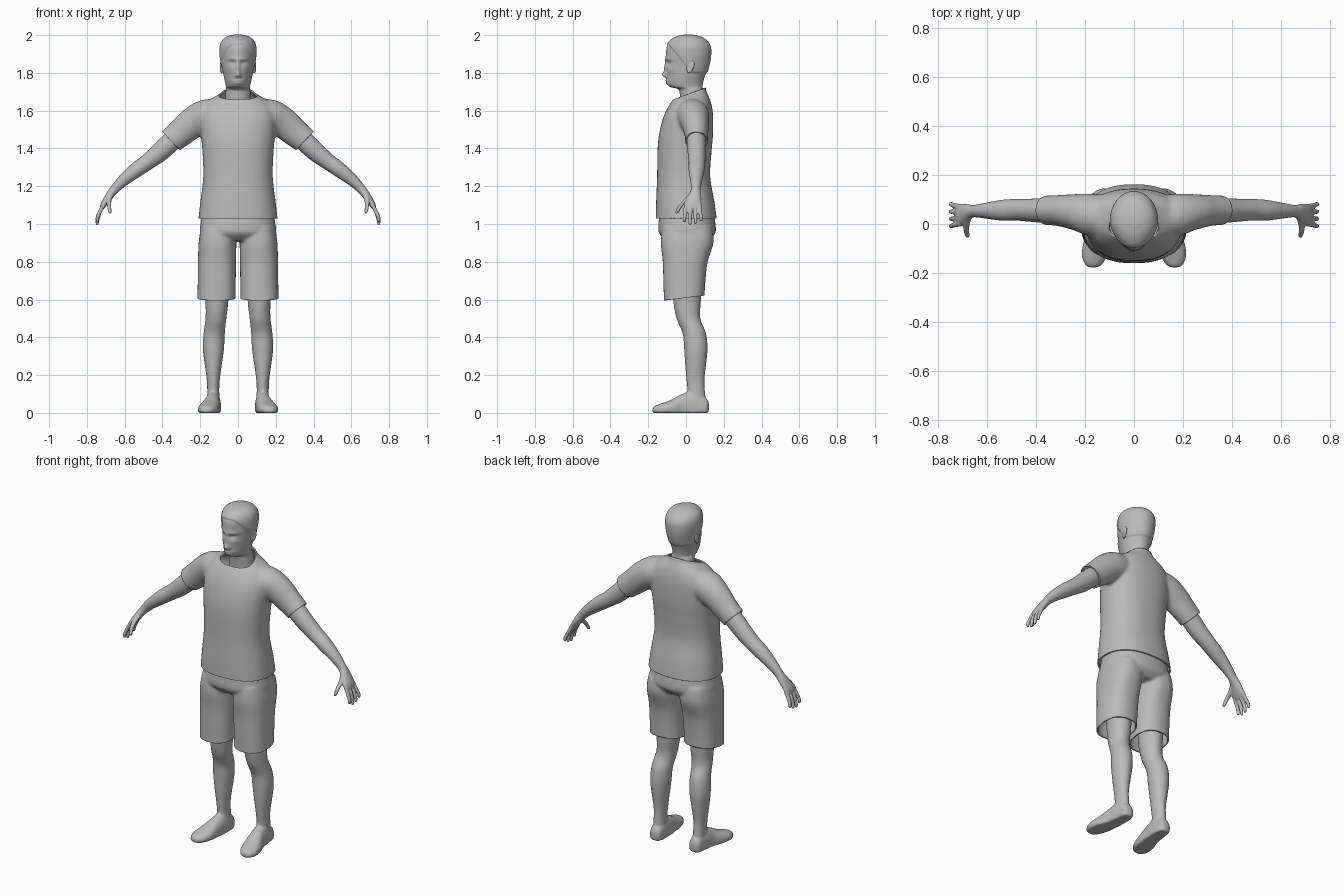
import bpy, bmesh, math
from mathutils import Vector

GREY = bpy.data.materials.new("plain grey")
GREY.diffuse_color = (0.5, 0.5, 0.5, 1)
Y, Z = Vector((0, 1, 0)), Vector((0, 0, 1))


def spline(rows, steps):
    """Catmull-Rom interpolation of rows of numbers."""
    out = []
    for i in range(len(rows) - 1):
        a, b, c, d = (rows[max(0, min(len(rows) - 1, i + k))] for k in (-1, 0, 1, 2))
        for s in range(steps):
            t = s / steps
            out.append([0.5 * (2 * q + (r - p) * t + (2 * p - 5 * q + 4 * r - w) * t * t
                               + (3 * q - p - 3 * r + w) * t ** 3)
                        for p, q, r, w in zip(a, b, c, d)])
    return out + [list(rows[-1])]


def loft(bm, rows, sides=(1,), ref=Y, power=2.0, seg=40, steps=6):
    """Tube through rows of (x, y, z, radius across, radius along ref)."""
    rows = spline(rows, steps)
    pts = [Vector(r[:3]) for r in rows]
    for s in sides:
        rings = []
        for i, r in enumerate(rows):
            tangent = pts[min(i + 1, len(pts) - 1)] - pts[max(i - 1, 0)]
            u = ref.cross(tangent).normalized()
            ring = []
            for k in range(seg):
                a = 2 * math.pi * k / seg
                c, n = math.cos(a), math.sin(a)
                p = (pts[i] + u * r[3] * math.copysign(abs(c) ** (2 / power), c)
                     + ref * r[4] * math.copysign(abs(n) ** (2 / power), n))
                ring.append(bm.verts.new((s * p.x, p.y, p.z)))
            rings.append(ring)
        for a, b in zip(rings, rings[1:]):
            for k in range(seg):
                j = (k + 1) % seg
                bm.faces.new((a[k], a[j], b[j], b[k]))
        bm.faces.new(rings[0])
        bm.faces.new(rings[-1])
    bmesh.ops.recalc_face_normals(bm, faces=bm.faces)


def slab(*rows):
    """Rows of (z, left, right, front, back) as horizontal sections."""
    return [((l + r) / 2, (f + b) / 2, z, (r - l) / 2, (b - f) / 2)
            for z, l, r, f, b in rows]


def finish(name, bm, voxel=0, smooth=4, cuts=(), thickness=0):
    """Fuse overlapping volumes, trim hems, give cloth a thickness."""
    mesh = bpy.data.meshes.new(name)
    bm.to_mesh(mesh)
    bm.free()
    obj = bpy.data.objects.new(name, mesh)
    bpy.context.collection.objects.link(obj)
    if voxel:
        m = obj.modifiers.new("fuse", 'REMESH')
        m.mode, m.voxel_size = 'VOXEL', voxel
        m = obj.modifiers.new("soften", 'SMOOTH')
        m.factor, m.iterations = 0.5, smooth
        dg = bpy.context.evaluated_depsgraph_get()
        mesh = bpy.data.meshes.new_from_object(obj.evaluated_get(dg))
        obj.modifiers.clear()
        obj.data = mesh
    if cuts:
        bm = bmesh.new()
        bm.from_mesh(mesh)
        for co, no, keep in cuts:
            faces = [f for f in bm.faces if all(keep(v.co) for v in f.verts)]
            geom = faces + list({e for f in faces for e in f.edges}) \
                + list({v for f in faces for v in f.verts})
            bmesh.ops.bisect_plane(bm, geom=geom, plane_co=co, plane_no=no, clear_outer=True)
        bm.to_mesh(mesh)
        bm.free()
    if thickness:
        m = obj.modifiers.new("cloth", 'SOLIDIFY')
        m.thickness, m.offset = thickness, -1
    mesh.materials.clear()
    mesh.materials.append(GREY)
    bpy.ops.object.select_all(action='DESELECT')
    obj.select_set(True)
    bpy.context.view_layer.objects.active = obj
    bpy.ops.object.shade_smooth_by_angle(angle=math.radians(50))
    return obj


BOTH = (1, -1)

# Shirt: torso and sleeves, open at hem, cuffs and collar
bm = bmesh.new()
loft(bm, slab(*[(z, -w, w, f, b) for z, w, f, b in (
    (0.99, .210, -.160, .162), (1.03, .209, -.160, .162), (1.12, .199, -.158, .150),
    (1.25, .184, -.153, .128), (1.38, .188, -.151, .135), (1.46, .195, -.145, .142),
    (1.54, .200, -.128, .144), (1.60, .193, -.105, .141), (1.65, .160, -.075, .130),
    (1.685, .105, -.050, .116), (1.71, .078, -.042, .106), (1.76, .074, -.040, .102))]),
    power=2.35, seg=64)
loft(bm, [(.08, .03, 1.575, .085, .08), (.17, .035, 1.57, .089, .088),
          (.24, .048, 1.535, .083, .074), (.30, .054, 1.485, .075, .064),
          (.355, .056, 1.44, .069, .060), (.40, .056, 1.402, .067, .058)], BOTH)
finish("shirt", bm, 0.009, 8, [
    ((0, 0, 1.03), (0, 0, -1), lambda v: abs(v.x) < .25 and v.z < 1.2),
    ((0, .03, 1.695), (0, -.34, .94), lambda v: v.z > 1.6 and abs(v.x) < .15),
    ((.354, 0, 1.44), (.73, 0, -.68), lambda v: v.x > .235),
    ((-.354, 0, 1.44), (-.73, 0, -.68), lambda v: v.x < -.235)], 0.008)

# Shorts: hips and two open legs
bm = bmesh.new()
loft(bm, slab((1.10, -.18, .18, -.135, .14), (1.0, -.198, .198, -.146, .156),
              (.95, -.20, .20, -.142, .155), (.91, -.16, .16, -.10, .12)), power=2.3, seg=64)
loft(bm, slab((.98, .012, .195, -.125, .140), (.90, .009, .208, -.133, .145),
              (.80, .010, .212, -.123, .115), (.70, .012, .213, -.120, .103),
              (.60, .013, .215, -.117, .097), (.56, .013, .215, -.117, .096)),
     BOTH, power=2.4)
finish("shorts", bm, 0.008, 6,
       [((0, -.117, .595), (0, .12, -.99), lambda v: v.z < .75)], 0.008)

# Bare legs with feet
bm = bmesh.new()
loft(bm, [(.110, .005, .80, .080, .080), (.112, .006, .65, .064, .077),
          (.112, .006, .58, .060, .072), (.117, .013, .50, .055, .063),
          (.126, .044, .42, .056, .062), (.130, .052, .34, .056, .062),
          (.131, .051, .26, .046, .056), (.131, .050, .18, .035, .048),
          (.131, .054, .12, .032, .046), (.130, .058, .04, .034, .048)], BOTH)
loft(bm, [(.130, .121, .030, .014, .020), (.130, .106, .030, .034, .050),
          (.131, .045, .030, .041, .085), (.138, -.02, .028, .044, .072),
          (.152, -.08, .022, .053, .046), (.163, -.13, .018, .051, .032),
          (.168, -.165, .015, .034, .022), (.169, -.177, .014, .014, .012)],
     BOTH, ref=Z, power=2.2)
for v in bm.verts:
    v.co.z = max(v.co.z, 0)
finish("legs_and_feet", bm, 0.007, 4)

# Arms with palms, fingers and thumbs
bm = bmesh.new()
loft(bm, [(.28, .055, 1.50, .050, .048), (.36, .055, 1.43, .053, .050),
          (.42, .056, 1.375, .050, .047), (.48, .058, 1.328, .043, .044),
          (.54, .056, 1.285, .040, .042), (.61, .054, 1.228, .031, .031),
          (.655, .052, 1.182, .024, .025), (.68, .046, 1.15, .021, .035),
          (.71, .036, 1.105, .017, .044), (.722, .035, 1.082, .010, .036)], BOTH)
for y, tip in ((.070, 1.015), (.047, 1.0), (.024, .995), (.001, 1.01)):
    fan = (y - .034) * .28
    loft(bm, [(.705, y, 1.115, .011, .011), (.732, y + fan * .5, 1.062, .0105, .0105),
              (.744, y + fan, tip + .022, .0095, .0095),
              (.745, y + fan, tip + .006, .008, .008), (.745, y + fan, tip, .004, .004)],
         BOTH, seg=14)
loft(bm, [(.672, .035, 1.160, .015, .016), (.683, .000, 1.125, .014, .016),
          (.682, -.032, 1.092, .011, .013), (.678, -.046, 1.065, .009, .010),
          (.677, -.050, 1.056, .004, .005)], BOTH, seg=14)
finish("arms_and_hands", bm, 0.004, 3)

# Head and neck
bm = bmesh.new()
loft(bm, slab(*[(z, -w, w, f, b) for z, w, f, b in (
    (1.60, .072, -.025, .105), (1.69, .066, -.033, .098), (1.715, .063, -.045, .090),
    (1.726, .063, -.080, .088), (1.745, .067, -.099, .090), (1.78, .075, -.103, .099),
    (1.82, .082, -.105, .114), (1.86, .088, -.106, .124), (1.90, .093, -.106, .129),
    (1.94, .092, -.101, .126), (1.97, .080, -.082, .107), (1.99, .053, -.047, .074),
    (1.998, .018, -.008, .032))]), seg=128, steps=9)
# Face relief: (x, z, spread x, spread z, forward offset)
FACE = [(0, 1.825, .010, .026, -.010), (0, 1.790, .012, .011, -.018),
        (.014, 1.785, .007, .007, -.006), (.035, 1.873, .028, .008, -.005),
        (.034, 1.853, .016, .010, .009), (0, 1.759, .022, .004, -.005),
        (0, 1.747, .018, .005, -.005), (0, 1.728, .022, .010, -.005),
        (.050, 1.82, .018, .015, -.004)]
for v in bm.verts:
    x, y, z = v.co
    if y < 0 and z > 1.70:
        v.co.x *= 1 - .18 * min(1, -y / .1)          # narrower face
    if y < -.03 and z > 1.71:
        for fx, fz, sx, sz, d in FACE:
            e = ((abs(x) - fx) / sx) ** 2 + ((z - fz) / sz) ** 2
            v.co.y += d * math.exp(-e / 2) * min(1, (-y - .03) / .03)
    # Short hair as a slightly raised cap
    line = 1.95 - .15 * max(0, min(1, (y + .09) / .12))
    rise = .005 * max(0, min(1, (z - line) / .006))
    out = Vector((x, y - .01, (z - 1.87) * .3))
    v.co += out.normalized() * rise
finish("head", bm)

# Ears
bm = bmesh.new()
for s in BOTH:
    new = bmesh.ops.create_uvsphere(bm, u_segments=20, v_segments=12, radius=1)["verts"]
    for v in new:
        x, y, z = v.co
        hollow = .006 * math.exp(-(y * y + z * z) * 4) if x > 0 else 0
        v.co = (s * (.086 + x * .011 - hollow + y * .005),
                .022 + y * .020 * (1 + .25 * z) + z * .006, 1.832 + z * .034)
bmesh.ops.recalc_face_normals(bm, faces=bm.faces)
finish("ears", bm)
